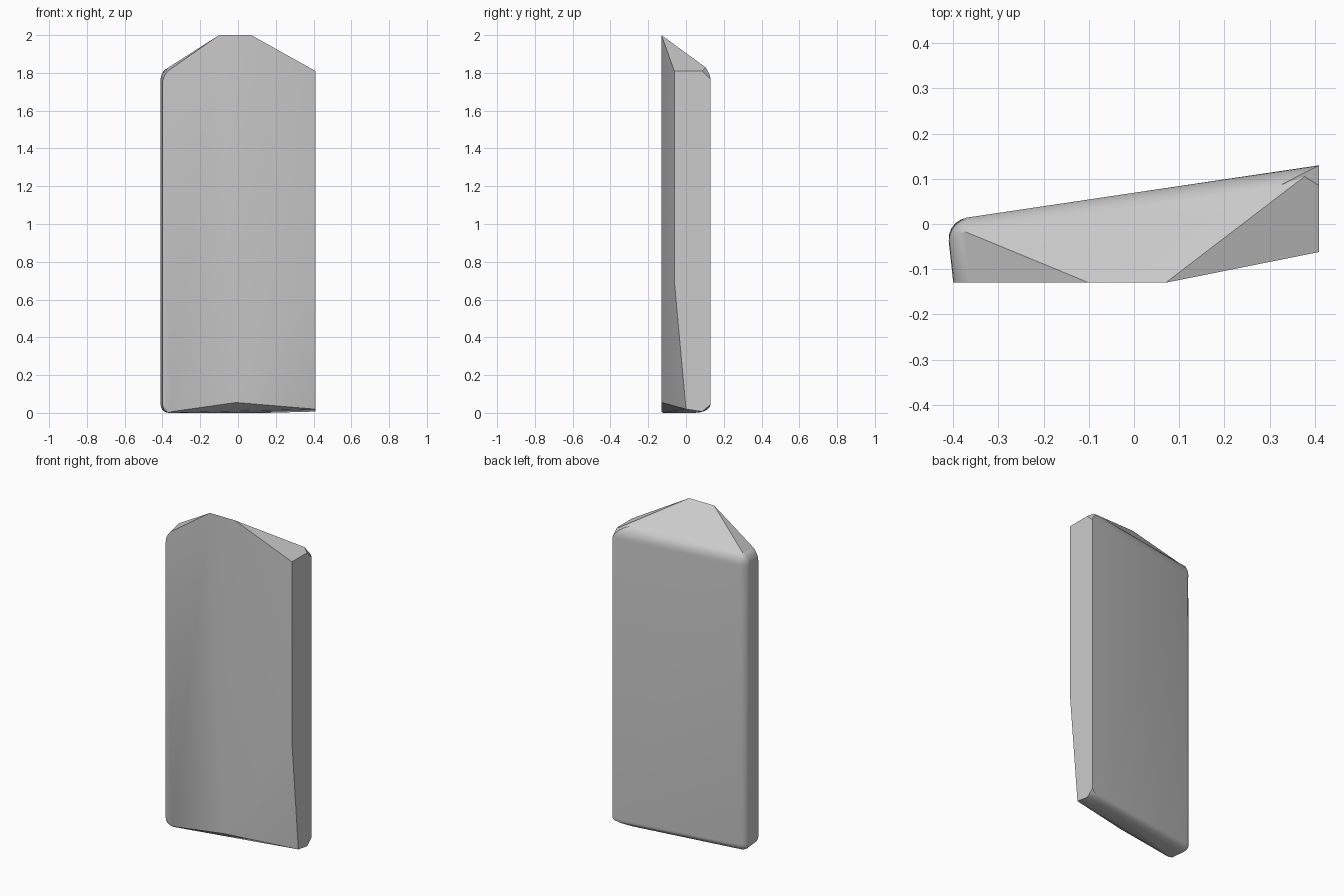
import bpy, bmesh, math

cube = bpy.data.objects.get("Cube")
if cube:
    bpy.data.objects.remove(cube, do_unlink=True)

# Plain grey surface
grey = bpy.data.materials.new("light_grey")
grey.use_nodes = True
colour = (0.6, 0.6, 0.6, 1)
grey.diffuse_color = colour
grey.node_tree.nodes["Principled BSDF"].inputs["Base Color"].default_value = colour

# Corners of the faceted slab
front = [(-0.4, -0.13, 0), (-0.4, -0.13, 1.79), (-0.1, -0.13, 2), (0.07, -0.13, 2),
         (0.41, -0.062, 1.81), (0.41, -0.062, 0.7), (0.41, 0, 0.02), (-0.01, -0.13, 0.055)]
back = [(-0.415, 0.007, 0), (-0.415, 0.007, 1.8), (0.41, 0.13, 1.81), (0.41, 0.13, 0)]

bm = bmesh.new()
for p in front + back:
    bm.verts.new(p)
bmesh.ops.convex_hull(bm, input=bm.verts[:])
bmesh.ops.dissolve_limit(bm, angle_limit=math.radians(0.6), verts=bm.verts[:], edges=bm.edges[:])


def is_back(v):
    return abs(v.co.y - (0.007 + 0.149 * (v.co.x + 0.415))) < 0.005


# Round the rim of the back and the ends of the narrow side
rim = []
for e in bm.edges:
    a, b = e.verts
    if e.calc_face_angle(0) < 0.1:
        continue
    on_back = is_back(a) and is_back(b) and min(a.co.x, b.co.x) < 0.4
    side_end = max(a.co.x, b.co.x) < -0.39 and abs(a.co.z - b.co.z) < 0.1
    if on_back or side_end:
        rim.append(e)
bmesh.ops.bevel(bm, geom=rim, offset=0.045, segments=5, profile=0.5,
                affect='EDGES', clamp_overlap=True)
bmesh.ops.recalc_face_normals(bm, faces=bm.faces[:])

mesh = bpy.data.meshes.new("slab")
bm.to_mesh(mesh)
bm.free()
slab = bpy.data.objects.new("slab", mesh)
bpy.context.collection.objects.link(slab)
mesh.materials.append(grey)

bpy.context.view_layer.objects.active = slab
slab.select_set(True)
bpy.ops.object.shade_smooth_by_angle(angle=math.radians(30))
